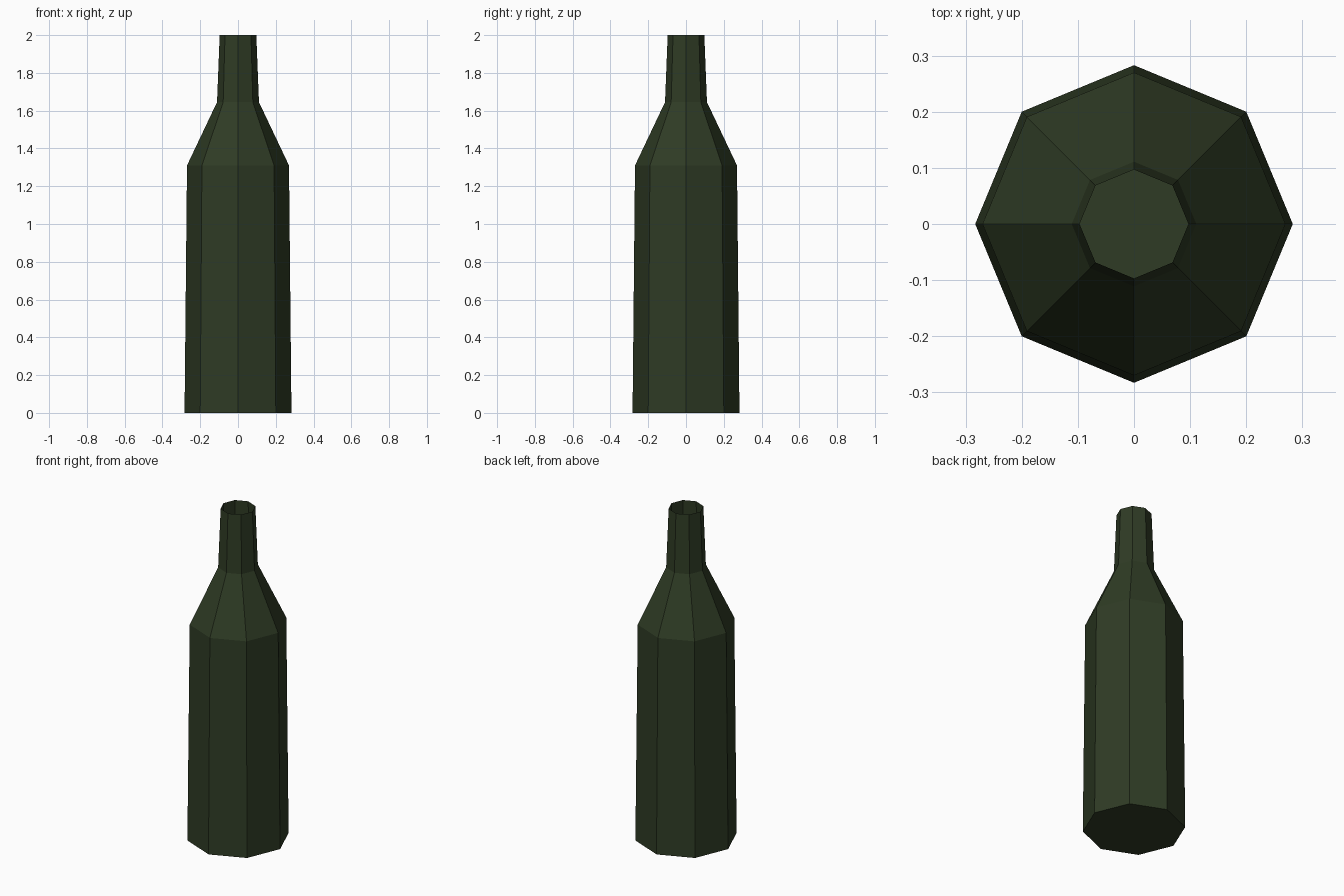
import bpy, bmesh
from math import cos, sin, tau

cube = bpy.data.objects.get("Cube")
if cube:
    bpy.data.objects.remove(cube, do_unlink=True)

SIDES = 8
# (radius, height) from base to open mouth
PROFILE = [(0.283, 0), (0.27, 1.31), (0.111, 1.645), (0.097, 2)]

# Dark green glass
glass = bpy.data.materials.new("dark_green_glass")
color = (0.028, 0.044, 0.018, 1)
glass.diffuse_color = color
glass.use_nodes = True
bsdf = next(n for n in glass.node_tree.nodes if n.type == "BSDF_PRINCIPLED")
bsdf.inputs["Base Color"].default_value = color

# Bottle shell: stacked octagonal rings, closed base, open mouth
bm = bmesh.new()
rings = [[bm.verts.new((r * cos(tau * i / SIDES), r * sin(tau * i / SIDES), z))
          for i in range(SIDES)] for r, z in PROFILE]
for low, high in zip(rings, rings[1:]):
    for i in range(SIDES):
        j = (i + 1) % SIDES
        bm.faces.new((low[i], low[j], high[j], high[i]))
bm.faces.new(rings[0][::-1])

mesh = bpy.data.meshes.new("bottle")
bm.to_mesh(mesh)
bm.free()
mesh.materials.append(glass)
bottle = bpy.data.objects.new("bottle", mesh)
bpy.context.collection.objects.link(bottle)
